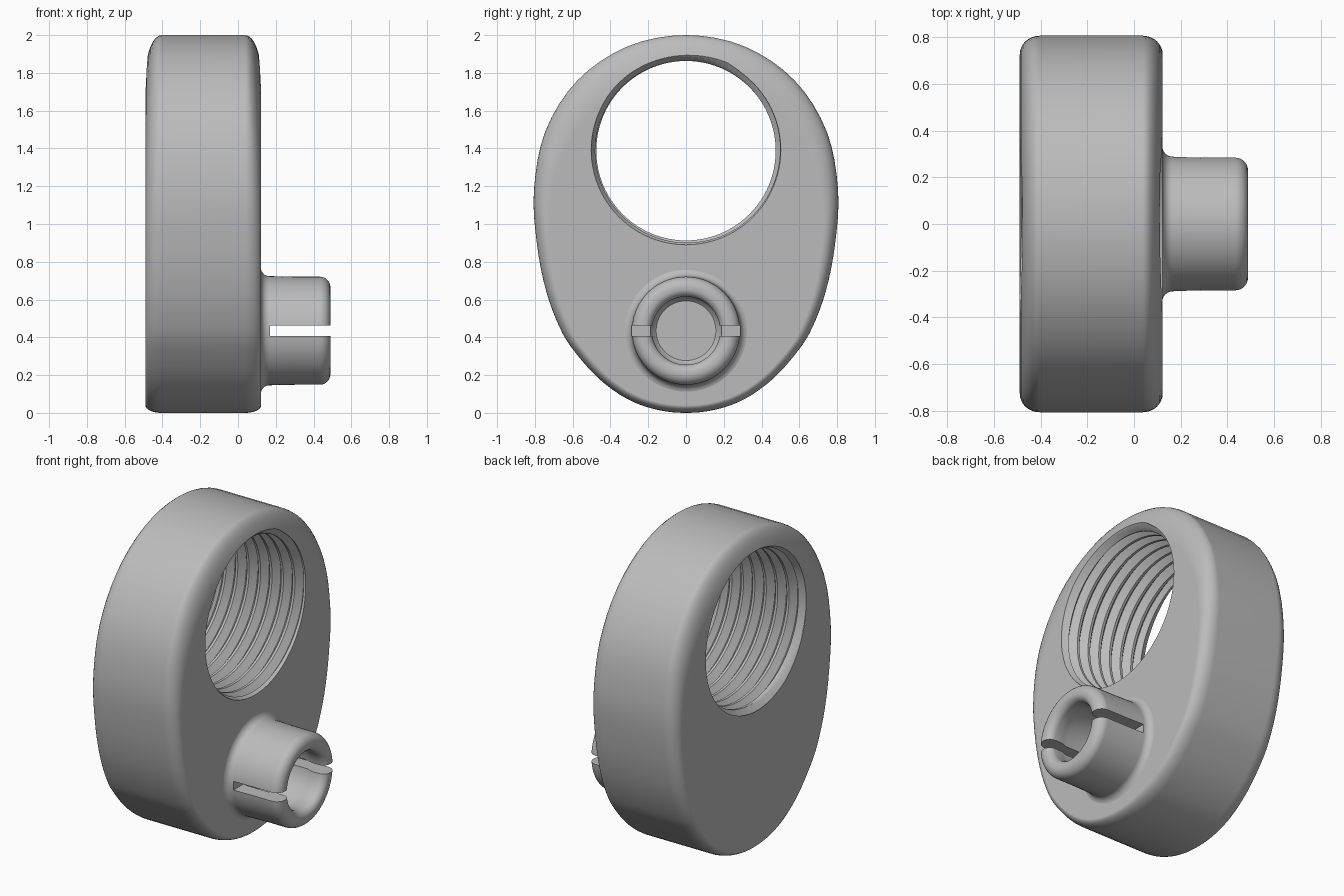
import bpy, bmesh, math
from mathutils import Vector

cube = bpy.data.objects.get("Cube")
if cube:
    bpy.data.objects.remove(cube)

grey = bpy.data.materials.new("plain grey")
grey.use_nodes = True
colour = (0.5, 0.5, 0.5, 1)
grey.diffuse_color = colour
grey.node_tree.nodes["Principled BSDF"].inputs["Base Color"].default_value = colour


def make_object(name, bm):
    bmesh.ops.recalc_face_normals(bm, faces=bm.faces)
    mesh = bpy.data.meshes.new(name)
    bm.to_mesh(mesh)
    bm.free()
    mesh.materials.append(grey)
    obj = bpy.data.objects.new(name, mesh)
    bpy.context.collection.objects.link(obj)
    return obj


def smooth_loop(points, steps):
    """Closed Catmull-Rom curve through the points."""
    out, n = [], len(points)
    for i in range(n):
        a, b, c, d = (Vector(points[(i + k) % n]) for k in (-1, 0, 1, 2))
        for s in range(steps):
            t = s / steps
            out.append(0.5 * (2 * b + (c - a) * t + (2 * a - 5 * b + 4 * c - d) * t * t
                              + (3 * b - a - 3 * c + d) * t ** 3))
    return out


# Body: egg-shaped outline lofted along x, with rounded rims
half = [(0, 2), (0.31, 1.94), (0.575, 1.76), (0.745, 1.49), (0.805, 1.18), (0.79, 0.9),
        (0.742, 0.65), (0.668, 0.45), (0.59, 0.325), (0.46, 0.18), (0.31, 0.073), (0.155, 0.017), (0, 0)]
outline = smooth_loop(half + [(-y, z) for y, z in half[-2:0:-1]], 4)


def body(back, front, rim):
    bm = bmesh.new()
    angles = [math.pi / 2 * i / 8 for i in range(9)]
    stations = [(back + rim * (1 - math.cos(a)), 1 - math.sin(a)) for a in angles]
    stations += [(front - rim * (1 - math.cos(a)), 1 - math.sin(a)) for a in reversed(angles)]
    rings = []
    for x, inset in stations:
        low, high = 0.04 * inset, 2 - 0.22 * inset
        rings.append([bm.verts.new((x, y * (1 - 0.1 * inset), low + z / 2 * (high - low)))
                      for y, z in outline])
    n = len(outline)
    for r, s in zip(rings, rings[1:]):
        for i in range(n):
            bm.faces.new((r[i], r[(i + 1) % n], s[(i + 1) % n], s[i]))
    bm.faces.new(rings[0])
    bm.faces.new(rings[-1])
    return make_object("threaded_body", bm)


def lathe(name, profile, z, sides=72):
    """Turn (x, radius) points about an axis along x."""
    bm = bmesh.new()
    verts = [bm.verts.new((x, 0, z + r)) for x, r in profile]
    edges = [bm.edges.new(pair) for pair in zip(verts, verts[1:])]
    bmesh.ops.spin(bm, geom=verts + edges, cent=(0, 0, z), axis=(1, 0, 0),
                   angle=math.tau, steps=sides, use_merge=False)
    bmesh.ops.remove_doubles(bm, verts=bm.verts, dist=1e-5)
    return make_object(name, bm)


def arc(cx, cr, rad, start, end, steps=7):
    return [(cx + rad * math.cos(math.radians(start + (end - start) * i / steps)),
             cr + rad * math.sin(math.radians(start + (end - start) * i / steps)))
            for i in range(steps + 1)]


# Helical thread cutter: near-V groove wound along x
def thread(start, pitch, turns, z, sides=96):
    groove = [(0, 0.475), (0.2, 0.475), (0.6, 0.515)]
    per = len(groove)
    rows = per * turns
    bm = bmesh.new()
    grid = []
    for i in range(sides):
        a = math.tau * i / sides
        column = []
        for j in range(rows + per + 1):
            along, r = groove[j % per]
            column.append(bm.verts.new((start + pitch * (j // per + along + i / sides),
                                        r * math.sin(a), z - r * math.cos(a))))
        grid.append(column)
    for i in range(sides):
        following, shift = (grid[i + 1], 0) if i < sides - 1 else (grid[0], per)
        for j in range(rows):
            bm.faces.new((grid[i][j], following[j + shift],
                          following[j + shift + 1], grid[i][j + 1]))
    bmesh.ops.delete(bm, geom=[v for v in bm.verts if not v.link_faces], context='VERTS')
    # Close both spiral ends with a fan to the axis
    rim = [e for e in bm.edges if e.is_boundary]
    middle = start + pitch * turns / 2
    tips = [bm.verts.new((start, 0, z)), bm.verts.new((start + pitch * (turns + 1), 0, z))]
    for e in rim:
        bm.faces.new((e.verts[0], e.verts[1], tips[e.verts[0].co.x > middle]))
    return make_object("thread_cutter", bm)


def combine(target, tool, operation):
    mod = target.modifiers.new(operation.title(), 'BOOLEAN')
    mod.operation, mod.solver, mod.object = operation, 'EXACT', tool
    bpy.context.view_layer.objects.active = target
    bpy.ops.object.modifier_apply(modifier=mod.name)
    bpy.data.objects.remove(tool)


bracket = body(-0.49, 0.123, 0.085)

# Socket: hollow stub with a flared root, rounded lip and dished bore
socket_z = 0.435
profile = [(-0.05, 0), (-0.05, 0.332), (0.118, 0.332)]
profile += arc(0.165, 0.332, 0.043, 180, 270)
profile += [(0.3, 0.286)] + arc(0.434, 0.231, 0.055, 90, 0)
profile += arc(0.444, 0.225, 0.045, 0, -90)[1:]
profile += [(0.39, 0.18), (0.35, 0.195), (0.2, 0.195), (0.15, 0.185),
            (0.115, 0.15), (0.09, 0.1), (0.075, 0.05), (0.07, 0)]
combine(bracket, lathe("socket", profile, socket_z), 'UNION')

# Slot through both socket walls
bm = bmesh.new()
bmesh.ops.create_cube(bm, size=1)
bmesh.ops.scale(bm, vec=(0.4, 0.8, 0.055), verts=bm.verts)
bmesh.ops.translate(bm, vec=(0.37, 0, socket_z), verts=bm.verts)
combine(bracket, make_object("slot_cutter", bm), 'DIFFERENCE')

# Threaded hole through the upper body, with a countersunk mouth on each face
hole_z = 1.388
combine(bracket, thread(-0.69, 0.08, 12, hole_z), 'DIFFERENCE')
for face, side in ((0.123, 1), (-0.49, -1)):
    mouth = [(0.2, 0), (0.2, 0.502), (-0.005, 0.502), (-0.05, 0.473), (-0.05, 0)]
    cutter = lathe("mouth_cutter", [(face + side * x, r) for x, r in mouth], hole_z + 0.004, 96)
    combine(bracket, cutter, 'DIFFERENCE')

bpy.ops.object.select_all(action='DESELECT')
bracket.select_set(True)
bpy.context.view_layer.objects.active = bracket
bpy.ops.object.shade_smooth_by_angle(angle=math.radians(35))
weighted = bracket.modifiers.new("Even Shading", 'WEIGHTED_NORMAL')
weighted.keep_sharp = True
